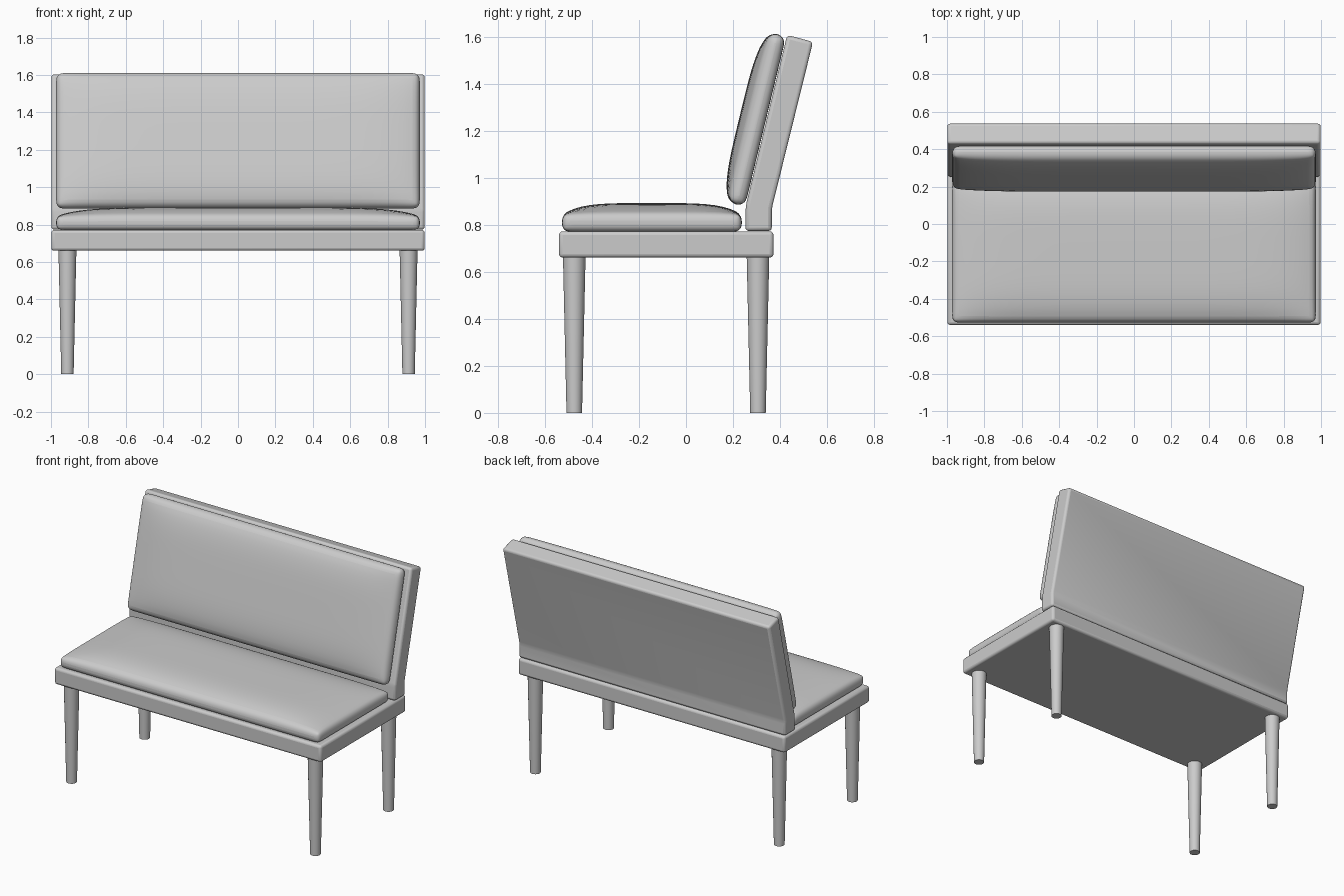
import bpy, bmesh, math
from mathutils import Matrix, Vector

if "Cube" in bpy.data.objects:
    bpy.data.objects.remove(bpy.data.objects["Cube"])


def finish(name, bm, bevel=0, segments=3, subsurf=0):
    bmesh.ops.recalc_face_normals(bm, faces=bm.faces)
    mesh = bpy.data.meshes.new(name)
    bm.to_mesh(mesh)
    bm.free()
    ob = bpy.data.objects.new(name, mesh)
    bpy.context.collection.objects.link(ob)
    if bevel:
        m = ob.modifiers.new("Bevel", 'BEVEL')
        m.width, m.segments = bevel, segments
        m.limit_method, m.angle_limit = 'ANGLE', math.radians(50 if subsurf else 10)
    if subsurf:
        m = ob.modifiers.new("Subdivision", 'SUBSURF')
        m.levels = m.render_levels = subsurf
    bpy.ops.object.select_all(action='DESELECT')
    ob.select_set(True)
    bpy.context.view_layer.objects.active = ob
    bpy.ops.object.shade_smooth_by_angle(angle=math.radians(40))
    return ob


def extruded_profile(name, profile, half_width, bevel):
    """Side profile in (y, z), extruded across x."""
    bm = bmesh.new()
    face = bm.faces.new([bm.verts.new((-half_width, y, z)) for y, z in profile])
    side = bmesh.ops.extrude_face_region(bm, geom=[face], use_keep_orig=True)
    verts = [g for g in side["geom"] if isinstance(g, bmesh.types.BMVert)]
    bmesh.ops.translate(bm, verts=verts, vec=(2 * half_width, 0, 0))
    return finish(name, bm, bevel)


def cushion(name, width, depth, edge, middle, radius, matrix):
    """Padded slab: flat underside at local z = 0, domed upper face."""
    bm = bmesh.new()
    bmesh.ops.create_cube(bm, size=1)
    bmesh.ops.transform(bm, verts=bm.verts, matrix=Matrix.Translation((0, 0, 0.5)))
    for axis, cuts in ((0, 24), (1, 10)):
        normal = Vector((axis == 0, axis == 1, 0))
        for i in range(1, cuts):
            bmesh.ops.bisect_plane(bm, geom=bm.verts[:] + bm.edges[:] + bm.faces[:],
                                   plane_co=normal * (i / cuts - 0.5), plane_no=normal)
    for v in bm.verts:
        u, w = abs(2 * v.co.x), abs(2 * v.co.y)
        dome = (1 - u ** 7) * (1 - w ** 5)
        v.co = (v.co.x * width, v.co.y * depth,
                v.co.z * (edge + (middle - edge) * dome))
    bm.transform(matrix)
    return finish(name, bm, radius, 3, 1)


# Seat platform
extruded_profile("seat_base", [(-0.54, 0.66), (0.372, 0.66), (0.372, 0.772), (-0.54, 0.772)],
                 0.998, 0.016)

# Bent, reclined back panel
extruded_profile("backrest", [(0.252, 0.773), (0.365, 0.773), (0.365, 0.87), (0.54, 1.577),
                              (0.43, 1.607), (0.254, 0.88)], 0.998, 0.016)

# Upholstery
cushion("seat_cushion", 1.945, 0.765, 0.078, 0.122, 0.03,
        Matrix.Translation((0, -0.145, 0.77)))
lean = math.atan2(0.176, 0.727)
cushion("back_cushion", 1.945, 0.745, 0.075, 0.112, 0.035,
        Matrix.Translation((0, 0.338, 1.239)) @ Matrix.Rotation(math.pi / 2 - lean, 4, 'X'))

# Tapered round legs
for label, y in (("front", -0.475), ("back", 0.306)):
    for side, x in (("left", -0.912), ("right", 0.912)):
        bm = bmesh.new()
        bmesh.ops.create_cone(bm, cap_ends=True, segments=32, radius1=0.033, radius2=0.048,
                              depth=0.665, matrix=Matrix.Translation((x, y, 0.3325)))
        finish(f"{label}_{side}_leg", bm)
